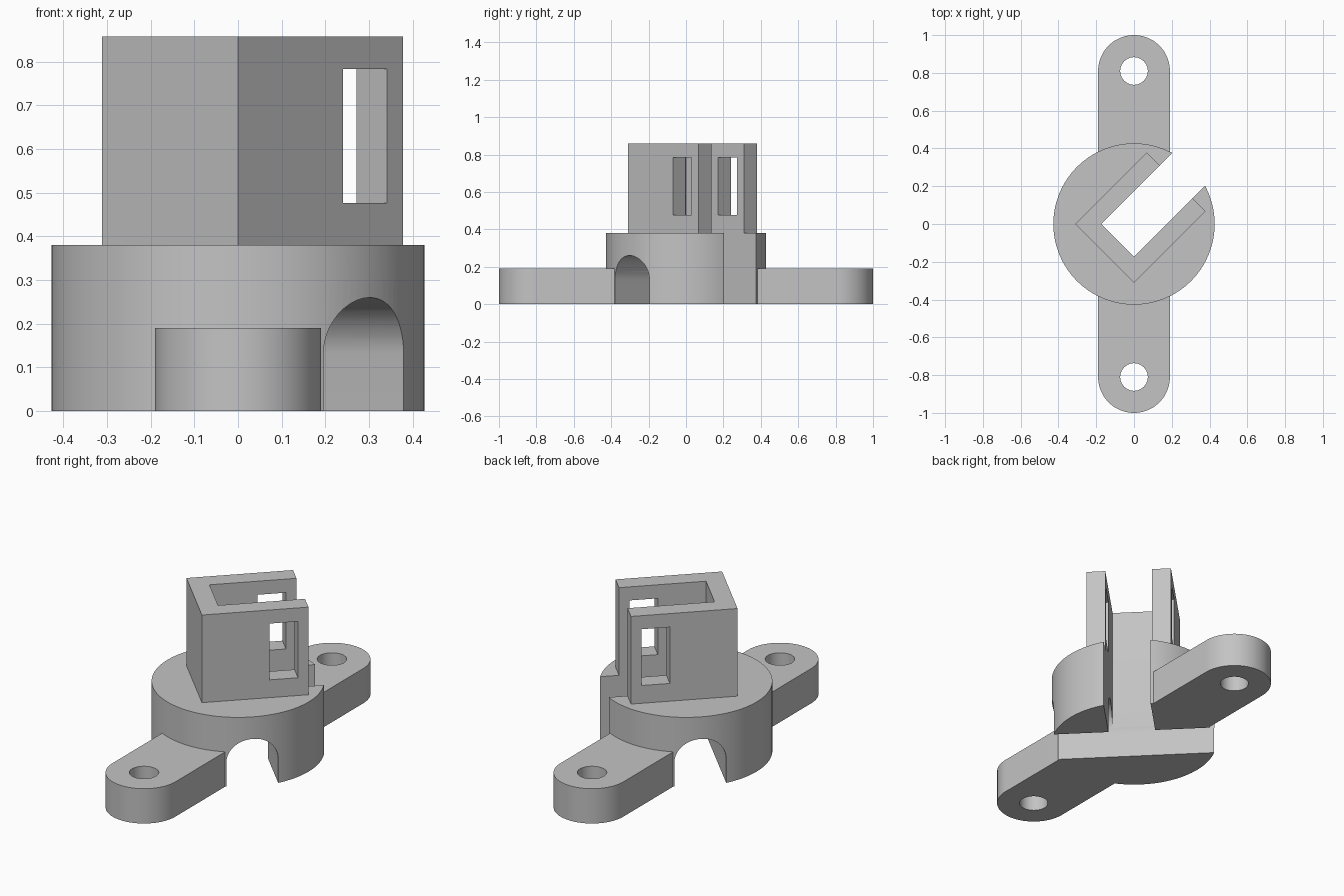
import bpy
from math import pi, cos, sin
from mathutils import Matrix

cube = bpy.data.objects.get("Cube")
if cube:
    bpy.data.objects.remove(cube, do_unlink=True)

grey = bpy.data.materials.new("plain grey")
grey.use_nodes = True
GREY = (0.55, 0.55, 0.55, 1)
grey.diffuse_color = GREY
grey.node_tree.nodes["Principled BSDF"].inputs["Base Color"].default_value = GREY

TURN = Matrix.Rotation(pi / 4, 4, "Z")   # the holder is set diagonally


def arc(cx, cy, r, start, end, steps):
    return [(cx + r * cos(start + (end - start) * i / steps),
             cy + r * sin(start + (end - start) * i / steps)) for i in range(steps + 1)]


def circle(cx, cy, r, steps=96):
    return arc(cx, cy, r, 0, 2 * pi, steps)[:-1]


def prism(name, outline, low, high, matrix=Matrix()):
    """Extrude a counter-clockwise outline along its local z."""
    n = len(outline)
    verts = [(x, y, z) for z in (low, high) for x, y in outline]
    faces = [tuple(reversed(range(n))), tuple(range(n, 2 * n))]
    faces += [(i, (i + 1) % n, (i + 1) % n + n, i + n) for i in range(n)]
    mesh = bpy.data.meshes.new(name)
    mesh.from_pydata(verts, [], faces)
    mesh.transform(matrix)
    mesh.materials.append(grey)
    obj = bpy.data.objects.new(name, mesh)
    bpy.context.collection.objects.link(obj)
    return obj


def box(name, x0, x1, y0, y1, z0, z1):
    return prism(name, [(x0, y0), (x1, y0), (x1, y1), (x0, y1)], z0, z1, TURN)


def combine(target, tool, operation):
    """Apply a boolean and throw the tool away."""
    tool.hide_render = True
    mod = target.modifiers.new(operation, "BOOLEAN")
    mod.operation, mod.solver, mod.object = operation, "EXACT", tool
    graph = bpy.context.evaluated_depsgraph_get()
    mesh = bpy.data.meshes.new_from_object(target.evaluated_get(graph))
    target.modifiers.clear()
    target.data = mesh
    bpy.data.objects.remove(tool, do_unlink=True)


# Round base with the two mounting arms
bracket = prism("sensor_bracket", circle(0, 0, 0.427, 128), 0, 0.38)
arms = prism("mounting_arms", arc(0, 0.81, 0.19, 0, pi, 48) + arc(0, -0.81, 0.19, pi, 2 * pi, 48), 0, 0.19)
combine(bracket, arms, "UNION")

# Square tower, rooted inside the base
combine(bracket, box("tower", -0.22, 0.315, -0.22, 0.22, 0.25, 0.858), "UNION")

# Slot through tower and base, open at one end
combine(bracket, box("slot", -0.122, 0.8, -0.122, 0.122, -0.5, 1.5), "DIFFERENCE")

# Arched tunnel across the base
arch = [(-0.13, -0.2), (0.13, -0.2)] + arc(0, 0.13, 0.13, 0, pi, 32)
across = TURN @ Matrix.Rotation(pi / 2, 4, "X")
combine(bracket, prism("tunnel", arch, -0.5, 0.5, across), "DIFFERENCE")

# Windows in both tower walls
combine(bracket, box("windows", 0.12, 0.262, -0.5, 0.5, 0.477, 0.784), "DIFFERENCE")

# Screw holes
for y in (0.81, -0.81):
    combine(bracket, prism("screw_hole", circle(0, y, 0.073, 64), -0.2, 0.5), "DIFFERENCE")

bpy.ops.object.select_all(action="DESELECT")
bracket.select_set(True)
bpy.context.view_layer.objects.active = bracket
bpy.ops.object.shade_smooth_by_angle(angle=pi / 6)
